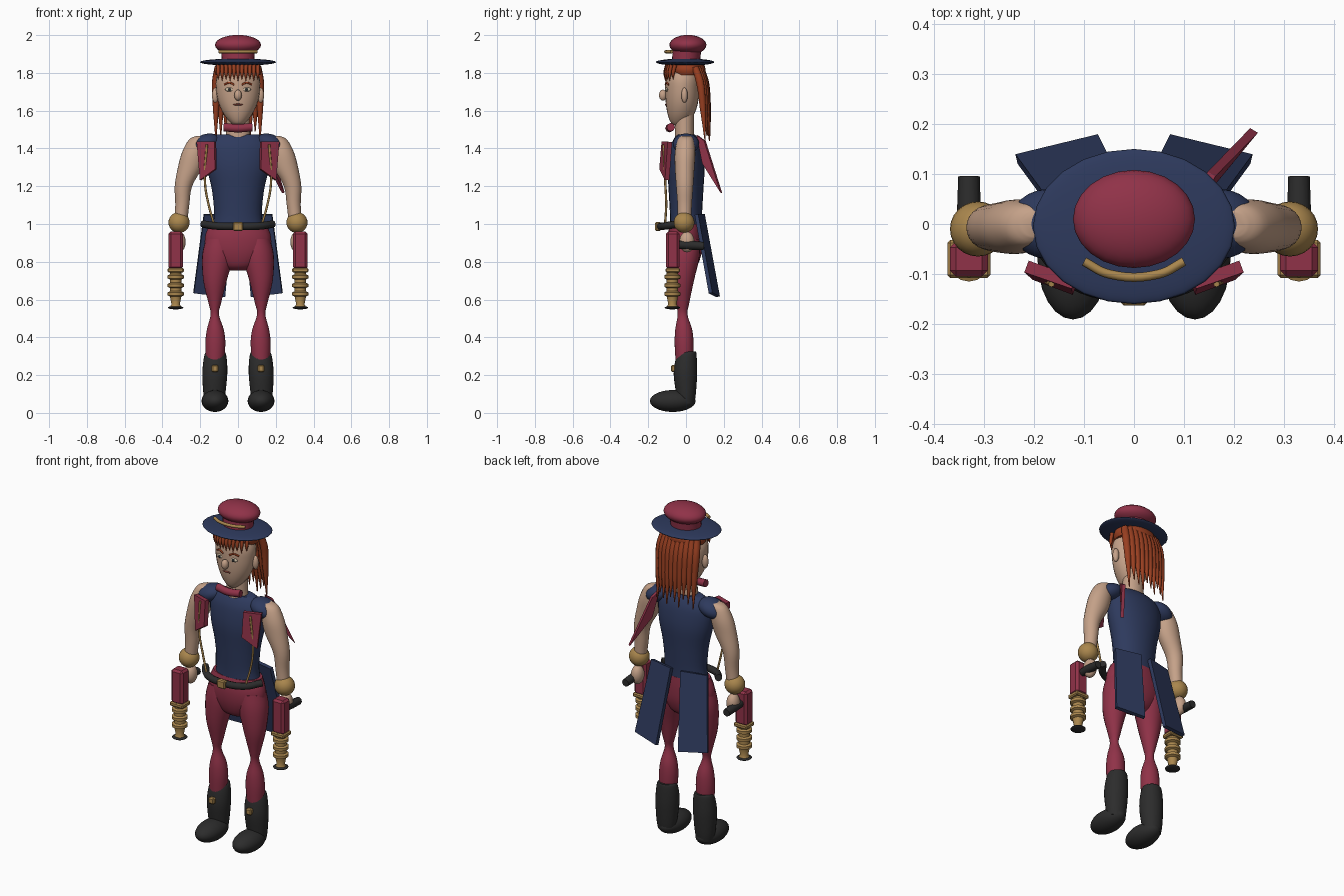
import bpy, bmesh, math
from mathutils import Vector

if "Cube" in bpy.data.objects:
    bpy.data.objects.remove(bpy.data.objects["Cube"])


def material(name, r, g, b):
    m = bpy.data.materials.new(name)
    m.use_nodes = True
    m.diffuse_color = (r, g, b, 1)
    bsdf = m.node_tree.nodes["Principled BSDF"]
    bsdf.inputs["Base Color"].default_value = (r, g, b, 1)
    bsdf.inputs["Roughness"].default_value = 0.7
    return m


navy = material("navy cloth", .027, .042, .11)
red = material("crimson cloth", .28, .032, .065)
skin = material("skin", .56, .36, .25)
gold = material("brass", .40, .24, .075)
black = material("black leather", .025, .025, .025)
hair = material("auburn hair", .32, .05, .015)
lips = material("lips", .30, .07, .05)
white = material("eye white", .62, .52, .38)


def finish(name, bm, mat, smooth=True):
    bmesh.ops.recalc_face_normals(bm, faces=bm.faces)
    me = bpy.data.meshes.new(name)
    bm.to_mesh(me)
    bm.free()
    me.materials.append(mat)
    ob = bpy.data.objects.new(name, me)
    bpy.context.collection.objects.link(ob)
    if smooth:
        bpy.ops.object.select_all(action='DESELECT')
        ob.select_set(True)
        bpy.context.view_layer.objects.active = ob
        bpy.ops.object.shade_smooth_by_angle(angle=math.radians(40))
    return ob


def spline(a, b, c, d, t):
    return [.5 * (2 * q + (r - p) * t + (2 * p - 5 * q + 4 * r - s) * t * t
                  + (3 * q - p - 3 * r + s) * t ** 3) for p, q, r, s in zip(a, b, c, d)]


def loft(name, rings, mat, side=1, steps=4, segs=24):
    """Stack of ellipses: (x, y, z, x radius, y radius), smoothly joined."""
    path = []
    for i in range(len(rings) - 1):
        a, d = rings[max(i - 1, 0)], rings[min(i + 2, len(rings) - 1)]
        path += [spline(a, rings[i], rings[i + 1], d, k / steps) for k in range(steps)]
    path.append(rings[-1])
    bm = bmesh.new()
    loops = []
    for x, y, z, rx, ry in path:
        loops.append([bm.verts.new((side * (x + rx * math.cos(u)), y + ry * math.sin(u), z))
                      for u in (2 * math.pi * k / segs for k in range(segs))])
    for lo, hi in zip(loops, loops[1:]):
        for k in range(segs):
            n = (k + 1) % segs
            bm.faces.new((lo[k], lo[n], hi[n], hi[k]))
    bm.faces.new(loops[0])
    bm.faces.new(loops[-1])
    return finish(name, bm, mat)


def ball(name, loc, size, mat, tilt=0):
    bm = bmesh.new()
    bmesh.ops.create_uvsphere(bm, u_segments=24, v_segments=14, radius=1)
    ob = finish(name, bm, mat)
    ob.location, ob.scale, ob.rotation_euler = loc, size, (0, tilt, 0)
    return ob


def box(name, loc, size, mat, bevel=.006):
    bm = bmesh.new()
    bmesh.ops.create_cube(bm, size=1)
    bmesh.ops.scale(bm, vec=size, verts=bm.verts)
    bmesh.ops.bevel(bm, geom=bm.edges[:], offset=bevel, segments=1, affect='EDGES')
    ob = finish(name, bm, mat, False)
    ob.location = loc
    return ob


def panel(name, pts, mat, thick=.02, side=1):
    bm = bmesh.new()
    bm.faces.new([bm.verts.new((side * x, y, z)) for x, y, z in pts])
    ob = finish(name, bm, mat, False)
    mod = ob.modifiers.new("thickness", 'SOLIDIFY')
    mod.thickness, mod.offset = thick, 0
    return ob


def tube(name, pts, radius, mat, taper=None):
    cu = bpy.data.curves.new(name, 'CURVE')
    cu.dimensions, cu.bevel_depth, cu.bevel_resolution = '3D', radius, 2
    cu.use_fill_caps, cu.resolution_u = True, 6
    sp = cu.splines.new('BEZIER')
    sp.bezier_points.add(len(pts) - 1)
    for i, (bp, p) in enumerate(zip(sp.bezier_points, pts)):
        bp.co = Vector(p)
        bp.handle_left_type = bp.handle_right_type = 'AUTO'
        bp.radius = taper[i] if taper else 1
    cu.materials.append(mat)
    ob = bpy.data.objects.new(name, cu)
    bpy.context.collection.objects.link(ob)
    return ob


# Hat
ball("hat_crown", (0, .01, 1.948), (.122, .098, .053), red)
ball("hat_brim", (0, -.005, 1.857), (.202, .155, .019), navy)
loft("hat_base", [(0, 0, 1.86, .085, .075), (0, .005, 1.92, .09, .075)], red, steps=1)
tube("hat_band", [(-.1, -.075, 1.912), (-.05, -.1, 1.912), (.05, -.1, 1.912),
                  (.1, -.075, 1.912)], .009, gold)

# Head and face
loft("head", [(0, -.035, 1.515, .01, .01), (0, -.035, 1.535, .038, .043),
              (0, -.027, 1.58, .075, .07), (0, -.022, 1.64, .103, .085),
              (0, -.02, 1.71, .116, .09), (0, -.018, 1.78, .113, .088),
              (0, -.015, 1.86, .07, .06)], skin)
loft("neck", [(0, -.008, 1.43, .07, .052), (0, -.008, 1.48, .063, .05),
              (0, -.008, 1.6, .06, .05)], skin)
ball("nose", (0, -.122, 1.682), (.02, .021, .029), skin)
ball("mouth", (0, -.105, 1.632), (.026, .007, .005), lips)
for s in (-1, 1):
    ball("ear", (s * .12, -.008, 1.682), (.018, .017, .04), skin)
    ball("eye", (s * .045, -.102, 1.712), (.023, .008, .011), white)
    ball("pupil", (s * .045, -.108, 1.712), (.009, .004, .009), black)
    tube("eyebrow", [(s * .02, -.108, 1.737), (s * .045, -.103, 1.748),
                     (s * .072, -.092, 1.738)], .005, hair)

# Hair: cap, fringe and long back strands
loft("hair_cap", [(0, .008, 1.79, .118, .087), (0, .006, 1.82, .126, .097),
                  (0, .005, 1.86, .11, .085)], hair)
for i in range(11):
    x = (i - 5) * .021
    y = -.018 - .092 * math.sqrt(1 - (x / .125) ** 2)
    tube("fringe_strand", [(x, y + .012, 1.85), (x, y, 1.80), (x, y, 1.765 - .008 * (i % 2))],
         .011, hair, (1, .9, .1))
for i in range(10):
    x = (i - 4.5) * .026
    y = .015 - .1 * (x / .125) ** 2 * .3
    tube("back_strand", [(x * .9, .06 + y, 1.83), (x, .085 + y, 1.75),
                         (x, .1 + y, 1.62), (x, .112 + y, 1.44 + .025 * (i % 3))],
         .022, hair, (.9, 1, .8, .12))

# Torso with scarf, sleeves and lapels
loft("torso", [(0, 0, .97, .14, .085), (0, 0, 1.05, .126, .085), (0, 0, 1.18, .138, .092),
               (0, 0, 1.3, .165, .098), (0, 0, 1.4, .17, .085), (0, 0, 1.45, .145, .065),
               (0, 0, 1.475, .11, .045)], navy)
tube("scarf_roll", [(-.075, -.08, 1.513), (0, -.088, 1.507), (.075, -.08, 1.513)], .022, red)
panel("scarf_tail", [(.135, .06, 1.47), (.155, .10, 1.44), (.24, .187, 1.165), (.16, .09, 1.32)],
      red, .018)
for s in (-1, 1):
    ball("sleeve", (s * .172, 0, 1.425), (.08, .07, .05), navy, s * .35)
    panel("lapel", [(.12, -.118, 1.435), (.215, -.085, 1.435), (.198, -.1, 1.232),
                    (.118, -.13, 1.29)], red, .025, s)
    tube("chain", [(s * .165, -.12, 1.42), (s * .175, -.11, 1.22), (s * .155, -.105, 1.1),
                   (s * .13, -.11, 1.01)], .006, gold)
    panel("coat_tail", [(.03, .09, 1.05), (.18, .055, 1.05), (.235, .13, .635),
                        (.07, .17, .615)], navy, .02, s)

# Belt
tube("belt", [(-.185, -.04, 1.0), (-.12, -.11, .99), (0, -.135, .987), (.12, -.11, .99),
              (.185, -.04, 1.0)], .02, black)
box("belt_buckle", (0, -.148, .987), (.052, .03, .048), gold)

# Hips, legs and boots
loft("hips", [(0, 0, 1.0, .15, .085), (0, -.005, .93, .175, .093), (0, -.005, .85, .165, .088),
              (0, -.005, .78, .1, .065), (0, -.005, .755, .05, .03)], red)
for s in (-1, 1):
    loft("leg", [(.1, -.005, .92, .07, .075), (.107, -.008, .83, .083, .08),
                 (.122, -.018, .7, .062, .06), (.123, -.018, .58, .033, .035),
                 (.123, -.018, .52, .022, .026), (.12, -.012, .44, .045, .045),
                 (.12, -.01, .36, .053, .05), (.122, -.008, .25, .045, .045)], red, s)
    loft("boot_shaft", [(.125, 0, .05, .05, .045), (.125, 0, .1, .058, .052),
                        (.123, -.003, .2, .066, .062), (.121, 0, .27, .063, .058),
                        (.12, .005, .315, .055, .05), (.12, .01, .325, .045, .042)], black, s)
    ball("boot_foot", (s * .122, -.07, .063), (.071, .121, .058), black)
    box("boot_buckle", (s * .122, -.067, .235), (.035, .026, .036), gold)

# Arms, cuffs, hands and hand-held blasters
for s in (-1, 1):
    loft("arm", [(.2, 0, 1.465, .025, .025), (.213, -.002, 1.445, .048, .042),
                 (.232, -.005, 1.38, .064, .054), (.253, -.007, 1.3, .065, .052),
                 (.289, -.007, 1.2, .046, .045), (.295, -.007, 1.1, .037, .038),
                 (.305, -.008, 1.0, .035, .035)], skin, s)
    ball("cuff", (s * .312, -.01, 1.008), (.056, .055, .055), gold)
    ball("hand", (s * .312, .005, .905), (.035, .04, .055), skin)
    tube("blaster_grip", [(s * .33, -.04, .89), (s * .33, .02, .888), (s * .33, .095, .883)],
         .024, black, (.9, 1, .9))
    box("blaster_body", (s * .33, -.07, .86), (.076, .07, .2), red, .012)
    box("blaster_collar", (s * .33, -.07, .755), (.086, .076, .025), gold)
    # Ringed barrel
    barrel = [(.765, .034)]
    for z in (.72, .675, .63):
        barrel += [(z + .014, .03), (z + .008, .043), (z - .008, .043), (z - .014, .03)]
    barrel += [(.575, .022), (.56, .03)]
    loft("blaster_barrel", [(.33, -.072, z, r, r) for z, r in barrel], gold, s, 1, 16)
    ball("blaster_muzzle", (s * .33, -.072, .557), (.041, .041, .009), black)
